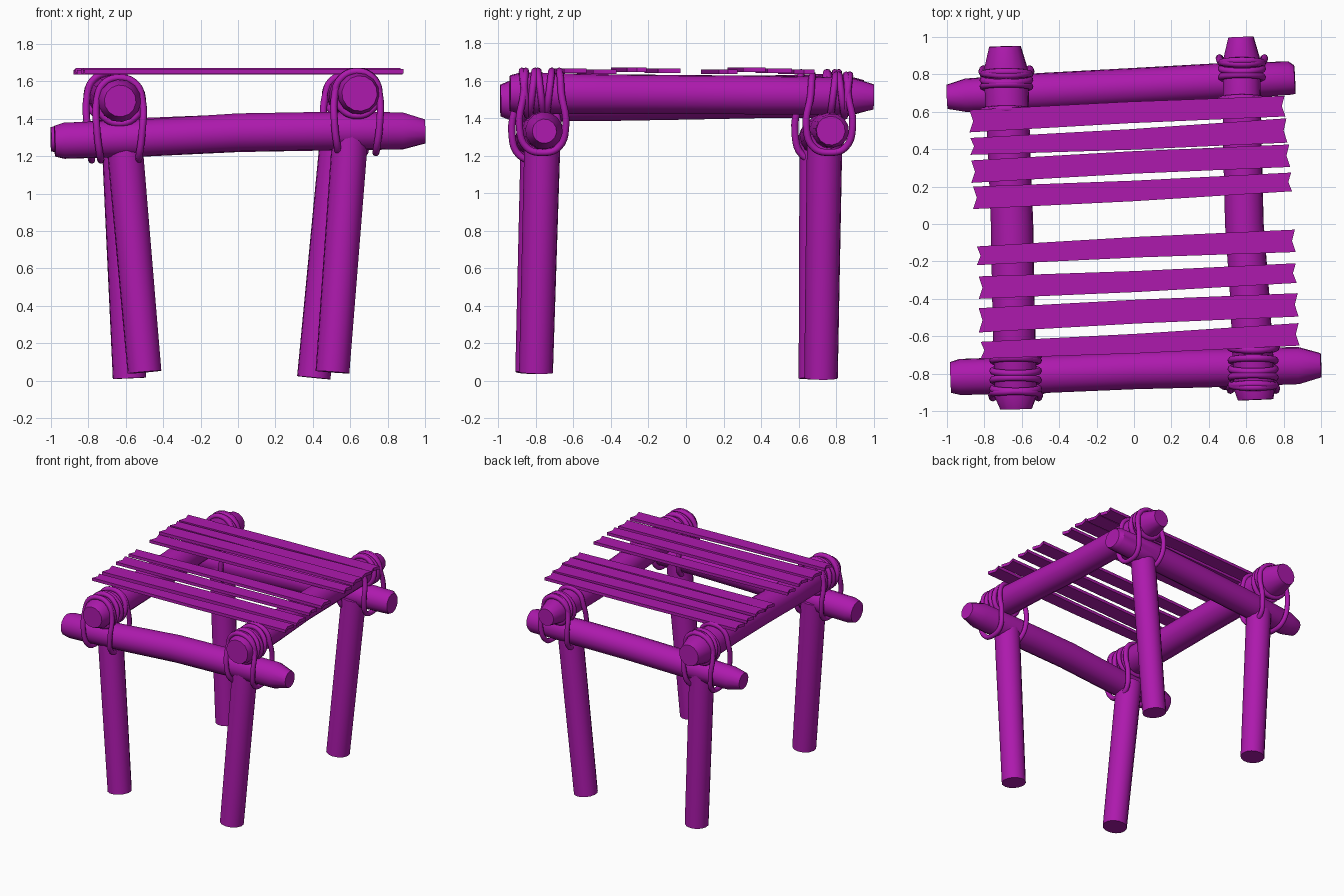
import bpy, bmesh, math
from mathutils import Vector

if "Cube" in bpy.data.objects:
    bpy.data.objects.remove(bpy.data.objects["Cube"])

mat = bpy.data.materials.new("purple")
mat.diffuse_color = (0.42, 0.01, 0.42, 1)
mat.use_nodes = True
mat.node_tree.nodes["Principled BSDF"].inputs["Base Color"].default_value = mat.diffuse_color


def finish(ob, angle=35):
    ob.data.materials.append(mat)
    bpy.ops.object.select_all(action='DESELECT')
    ob.select_set(True)
    bpy.context.view_layer.objects.active = ob
    if ob.type == 'CURVE':
        bpy.ops.object.convert(target='MESH')
        ob = bpy.context.object
    bpy.ops.object.shade_smooth_by_angle(angle=math.radians(angle))


def mesh_object(name, bm):
    bmesh.ops.recalc_face_normals(bm, faces=bm.faces)
    me = bpy.data.meshes.new(name)
    bm.to_mesh(me)
    bm.free()
    ob = bpy.data.objects.new(name, me)
    bpy.context.collection.objects.link(ob)
    finish(ob)


def log(name, pts, sides=14):
    """Capped round pole through (x, y, z, radius) points."""
    bm = bmesh.new()
    axis = (Vector(pts[-1][:3]) - Vector(pts[0][:3])).normalized()
    u = axis.orthogonal().normalized()
    v = axis.cross(u)
    rings = []
    for x, y, z, r in pts:
        ring = []
        for i in range(sides):
            a = 2 * math.pi * i / sides
            ring.append(bm.verts.new(Vector((x, y, z)) + r * (math.cos(a) * u + math.sin(a) * v)))
        rings.append(ring)
    for a, b in zip(rings, rings[1:]):
        for i in range(sides):
            j = (i + 1) % sides
            bm.faces.new((a[i], a[j], b[j], b[i]))
    bm.faces.new(rings[0])
    bm.faces.new(rings[-1])
    mesh_object(name, bm)


def rope(name, pts, r=0.019):
    """Closed smooth rope through the points."""
    cu = bpy.data.curves.new(name, 'CURVE')
    cu.dimensions = '3D'
    cu.bevel_depth = r
    cu.bevel_resolution = 2
    cu.resolution_u = 5
    sp = cu.splines.new('BEZIER')
    sp.bezier_points.add(len(pts) - 1)
    for bp, p in zip(sp.bezier_points, pts):
        bp.co = p
        bp.handle_left_type = bp.handle_right_type = 'AUTO'
    sp.use_cyclic_u = True
    ob = bpy.data.objects.new(name, cu)
    bpy.context.collection.objects.link(ob)
    finish(ob, 60)


# legs
log("front_left_leg", [(-0.50, -0.82, 0.045, 0.091), (-0.61, -0.785, 1.30, 0.097)])
log("front_right_leg", [(0.505, -0.80, 0.045, 0.091), (0.60, -0.765, 1.31, 0.097)])
log("back_left_leg", [(-0.58, 0.69, 0.012, 0.09), (-0.635, 0.70, 1.29, 0.095)])
log("back_right_leg", [(0.405, 0.72, 0.015, 0.09), (0.535, 0.74, 1.32, 0.095)])

# lower crossbeams
log("front_beam", [(-0.98, -0.82, 1.28, 0.083), (-0.93, -0.818, 1.282, 0.097), (-0.5, -0.805, 1.297, 0.1),
                   (0, -0.78, 1.325, 0.104), (0.4, -0.77, 1.332, 0.104), (0.88, -0.757, 1.335, 0.1),
                   (1.0, -0.755, 1.332, 0.065)])
log("back_beam", [(-1.0, 0.68, 1.29, 0.065), (-0.9, 0.688, 1.29, 0.09), (-0.5, 0.708, 1.305, 0.1),
                  (0, 0.735, 1.325, 0.1), (0.45, 0.76, 1.335, 0.1), (0.83, 0.78, 1.335, 0.09),
                  (0.86, 0.772, 1.335, 0.077)])

# upper side beams
log("left_beam", [(-0.63, -0.99, 1.495, 0.085), (-0.632, -0.92, 1.496, 0.114), (-0.645, -0.4, 1.50, 0.114),
                  (-0.652, 0, 1.507, 0.114), (-0.668, 0.4, 1.515, 0.114), (-0.685, 0.82, 1.52, 0.12),
                  (-0.69, 0.95, 1.52, 0.085)])
log("right_beam", [(0.65, -0.94, 1.535, 0.095), (0.645, -0.88, 1.535, 0.112), (0.62, -0.4, 1.53, 0.106),
                   (0.59, 0, 1.528, 0.104), (0.58, 0.4, 1.525, 0.104), (0.575, 0.88, 1.52, 0.1),
                   (0.572, 1.0, 1.515, 0.068)])

# planks: left x, left y range, right x, right y range
planks = [(-0.88, 0.49, 0.61, 0.81, 0.575, 0.685), (-0.875, 0.37, 0.46, 0.82, 0.435, 0.565),
          (-0.87, 0.22, 0.34, 0.835, 0.305, 0.425), (-0.86, 0.08, 0.20, 0.845, 0.175, 0.275),
          (-0.84, -0.22, -0.12, 0.865, -0.15, -0.03), (-0.83, -0.40, -0.28, 0.87, -0.315, -0.21),
          (-0.83, -0.58, -0.45, 0.88, -0.495, -0.37), (-0.82, -0.72, -0.63, 0.885, -0.65, -0.53)]
for k, (xl, a, b, xr, c, d) in enumerate(planks):
    z = 1.636 + 0.006 * (k % 3)
    m, bow = (xl + xr) / 2, 0.006 * (-1) ** k
    outline = [(xl, a), (m, (a + c) / 2 + bow), (xr, c), (xr - 0.02, (c + d) / 2), (xr - 0.005, d),
               (m, (b + d) / 2 + bow), (xl, b), (xl + 0.02, (a + b) / 2)]
    bm = bmesh.new()
    f = bm.faces.new([bm.verts.new((x, y, z)) for x, y in outline])
    top = bmesh.ops.extrude_face_region(bm, geom=[f])['geom']
    bmesh.ops.translate(bm, vec=(0, 0, 0.024), verts=[g for g in top if isinstance(g, bmesh.types.BMVert)])
    mesh_object(f"plank_{k + 1}", bm)

# lashings: centre x, y, upper z, lower z, ring radius, ring y positions
joints = {"front_left": (-0.633, -0.805, 1.497, 1.295, 0.122, (-0.73, -0.785, -0.835, -0.88)),
          "front_right": (0.637, -0.765, 1.535, 1.335, 0.118, (-0.73, -0.775, -0.82, -0.86)),
          "back_left": (-0.682, 0.705, 1.52, 1.295, 0.125, (0.735, 0.77, 0.80)),
          "back_right": (0.577, 0.765, 1.522, 1.335, 0.11, (0.785, 0.83, 0.86))}
for name, (x, y, zu, zl, r, ys) in joints.items():
    # wraps around the upper beam
    for k, ry in enumerate(ys):
        tilt = 0.014 * (-1) ** k
        rope(f"{name}_wrap_{k + 1}",
             [(x + r * math.cos(t), ry + tilt * math.sin(t), zu + r * math.sin(t))
              for t in (2 * math.pi * i / 8 for i in range(8))])
    # square lashing over the upper beam and under the lower one
    half = []
    q = r * 0.72
    for dx, dy, z in ((-r, -0.1, zu), (-q, -0.095, zu + q), (0, -0.09, zu + r), (q, -0.095, zu + q),
                      (r, -0.1, zu), (0.12, -0.124, zl + 0.03), (0.105, -0.085, zl - 0.09),
                      (0.1, 0, zl - 0.117), (0.105, 0.085, zl - 0.09), (0.12, 0.124, zl + 0.03)):
        half.append((dx, dy, z))
    loop = half + [(-dx, -dy, z) for dx, dy, z in half]
    rope(f"{name}_lashing", [(x + dx, y + dy, z) for dx, dy, z in loop])
